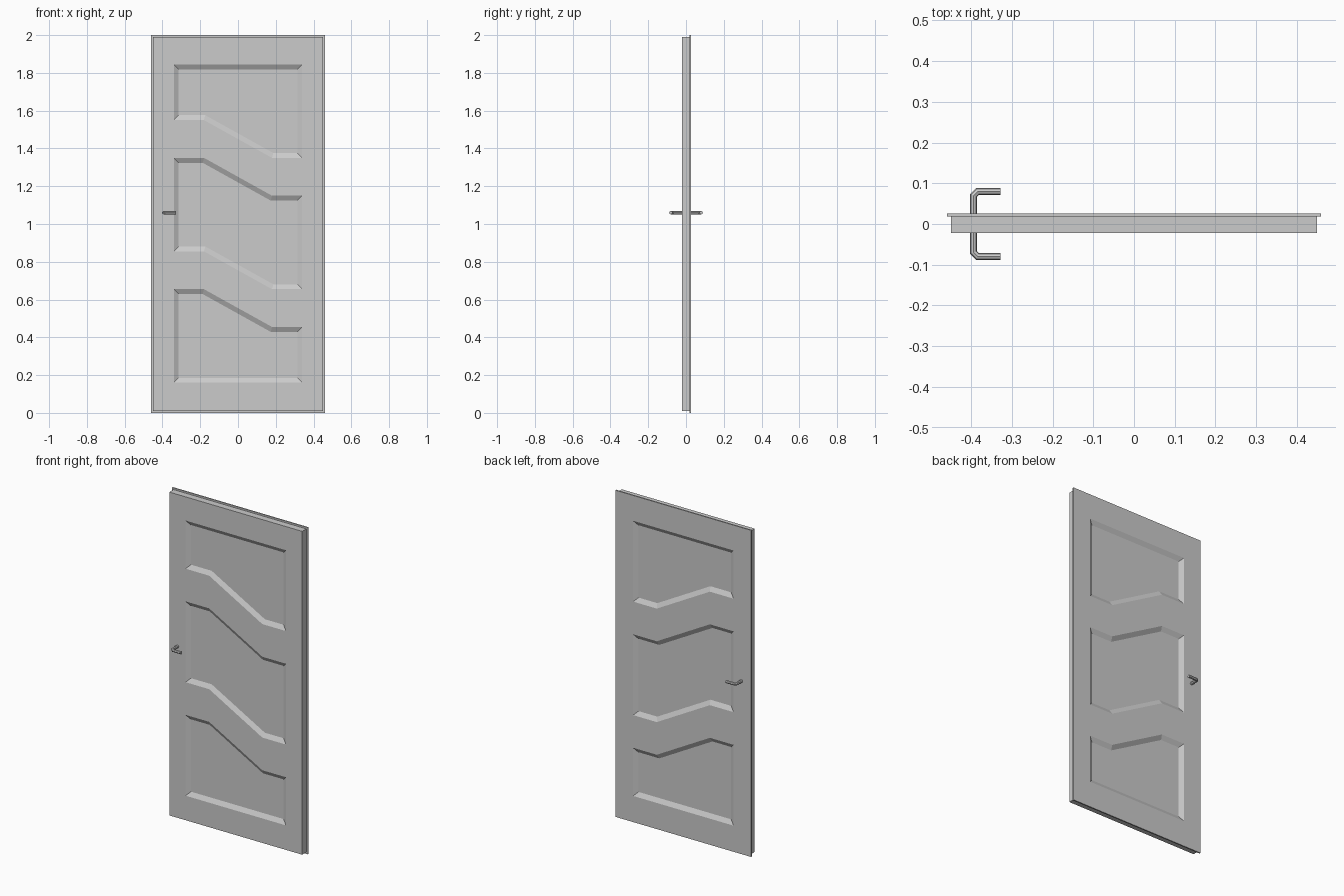
import bpy, bmesh

if "Cube" in bpy.data.objects:
    bpy.data.objects.remove(bpy.data.objects["Cube"])

FRONT, STEP, BACK = -0.022, 0.018, 0.026   # y of front face, lip step, back face
COLS = [-0.45, -0.34, -0.18, 0.18, 0.34, 0.45]
# each row: height on the left, height on the right (slanting between the middle columns)
ROWS = [(0.01, 0.01), (0.16, 0.16), (0.655, 0.455), (0.855, 0.655),
        (1.35, 1.15), (1.55, 1.35), (1.845, 1.845), (1.99, 1.99)]
LIP = 0.01


def widen(co):
    """Move outer border points out to the lip outline."""
    if abs(co.x) > 0.449:
        co.x += LIP if co.x > 0 else -LIP
    if co.z < 0.011:
        co.z -= LIP
    elif co.z > 1.989:
        co.z += LIP


def face_grid(bm, y):
    """Door face laid out as a grid; returns vertices and the panel faces."""
    v = [[bm.verts.new((x, y, zl if x < 0 else zr)) for x in COLS] for zl, zr in ROWS]
    panels = []
    for r in range(len(ROWS) - 1):
        for c in range(len(COLS) - 1):
            q = [v[r][c], v[r][c + 1], v[r + 1][c + 1], v[r + 1][c]]
            f = bm.faces.new(q if y < 0 else q[::-1])
            if r in (1, 3, 5) and 1 <= c <= 3:
                panels.append(f)
    return [p for row in v for p in row], panels


def extrude_rim(bm, edges, y):
    geom = bmesh.ops.extrude_edge_only(bm, edges=edges)["geom"]
    for v in (g for g in geom if isinstance(g, bmesh.types.BMVert)):
        v.co.y = y
    return ([g for g in geom if isinstance(g, bmesh.types.BMEdge)],
            [g for g in geom if isinstance(g, bmesh.types.BMVert)])


# Door leaf with a wider rebate lip at the back
bm = bmesh.new()
_, front_panels = face_grid(bm, FRONT)
rim = [e for e in bm.edges if e.is_boundary]
rim, _ = extrude_rim(bm, rim, STEP)
rim, outer = extrude_rim(bm, rim, STEP)
for v in outer:
    widen(v.co)
extrude_rim(bm, rim, BACK)
back_verts, back_panels = face_grid(bm, BACK)
for v in back_verts:
    widen(v.co)

# Recessed panels with sloped edges on both sides
bm.normal_update()
for panels, depth in ((front_panels, 0.015), (back_panels, -0.015)):
    bmesh.ops.inset_region(bm, faces=panels, thickness=0.026, use_even_offset=True)
    for v in {v for f in panels for v in f.verts}:
        v.co.y += depth
bmesh.ops.remove_doubles(bm, verts=bm.verts, dist=0.0005)
bmesh.ops.recalc_face_normals(bm, faces=bm.faces)
mesh = bpy.data.meshes.new("door_leaf")
bm.to_mesh(mesh)
bm.free()
bpy.context.collection.objects.link(bpy.data.objects.new("door_leaf", mesh))

# Lever handles: eight-sided bent rods, one on each side
for name, s in (("front_handle", -1), ("back_handle", 1)):
    cu = bpy.data.curves.new(name, "CURVE")
    cu.dimensions = "3D"
    cu.bevel_depth = 0.009
    cu.bevel_resolution = 2
    cu.use_fill_caps = True
    path = [(-0.394, 0.012), (-0.394, 0.070), (-0.384, 0.080), (-0.328, 0.080)]
    sp = cu.splines.new("POLY")
    sp.points.add(len(path) - 1)
    for p, (x, y) in zip(sp.points, path):
        p.co = (x, s * y, 1.06, 1)
    sp.use_smooth = False
    ob = bpy.data.objects.new(name, cu)
    bpy.context.collection.objects.link(ob)
    bpy.ops.object.select_all(action="DESELECT")
    ob.select_set(True)
    bpy.context.view_layer.objects.active = ob
    bpy.ops.object.convert(target="MESH")
    bpy.ops.object.shade_flat()
